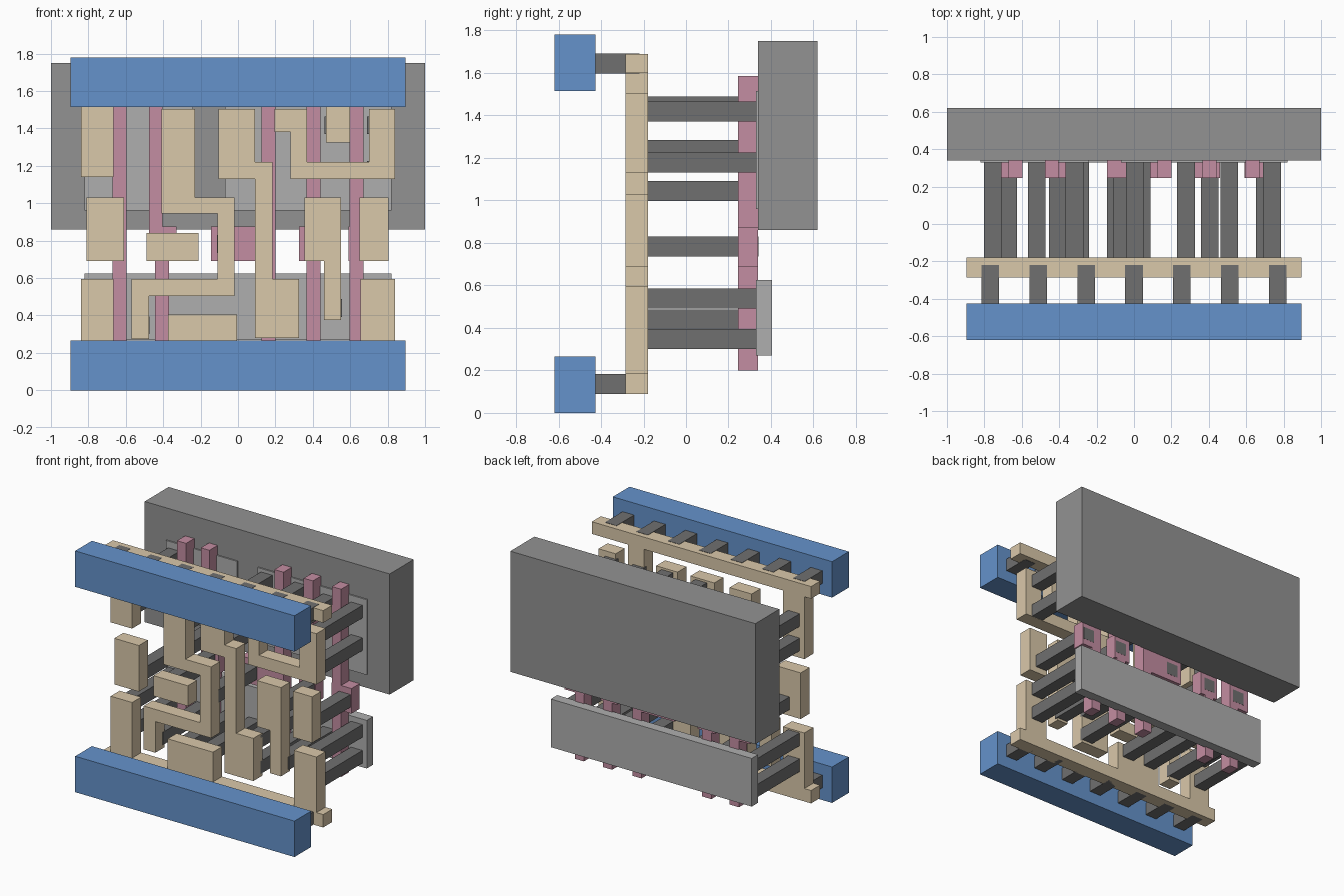
import bpy, bmesh

def material(name, rgb):
    m = bpy.data.materials.new(name)
    m.diffuse_color = (*rgb, 1)
    return m

BLUE = material("blue", (0.13, 0.29, 0.60))
TAN = material("tan", (0.70, 0.58, 0.40))
PINK = material("pink", (0.55, 0.27, 0.36))
DARK = material("dark_grey", (0.16, 0.16, 0.16))
MID = material("mid_grey", (0.29, 0.29, 0.29))
LIGHT = material("light_grey", (0.43, 0.43, 0.43))

def plate(name, pts, y0, y1, mat):
    """Extrude an x-z outline from y0 to y1."""
    bm = bmesh.new()
    f = bm.faces.new([bm.verts.new((x, y0, z)) for x, z in pts])
    ext = bmesh.ops.extrude_face_region(bm, geom=[f])
    bmesh.ops.translate(bm, vec=(0, y1 - y0, 0),
                        verts=[v for v in ext["geom"] if isinstance(v, bmesh.types.BMVert)])
    bmesh.ops.recalc_face_normals(bm, faces=bm.faces)
    me = bpy.data.meshes.new(name)
    bm.to_mesh(me)
    bm.free()
    me.materials.append(mat)
    ob = bpy.data.objects.new(name, me)
    bpy.context.collection.objects.link(ob)
    return ob

def box(name, x0, x1, z0, z1, y0, y1, mat):
    return plate(name, [(x0, z0), (x1, z0), (x1, z1), (x0, z1)], y0, y1, mat)

# Thick back block and the thin slabs set in front of it
box("back_block", -1, 1, 0.86, 1.75, 0.34, 0.62, MID)
box("upper_slab_left", -0.82, -0.24, 0.96, 1.515, 0.33, 0.405, LIGHT)
box("upper_slab_right", -0.07, 0.82, 0.96, 1.515, 0.33, 0.405, LIGHT)
box("lower_slab", -0.82, 0.82, 0.27, 0.625, 0.33, 0.405, LIGHT)

# Pink uprights: lower bar, wide pad, upper bar (left/right x of each)
for i, (l0, l1, p0, p1, u0, u1) in enumerate([
        (-0.67, -0.595, -0.76, -0.595, -0.67, -0.595),
        (-0.445, -0.37, -0.475, -0.33, -0.475, -0.405),
        (0.125, 0.2, -0.145, 0.2, 0.125, 0.2),
        (0.365, 0.44, 0.325, 0.46, 0.365, 0.44),
        (0.595, 0.67, 0.59, 0.755, 0.595, 0.67)]):
    plate(f"pink_upright_{i+1}",
          [(l0, 0.2), (l1, 0.2), (l1, 0.69), (p1, 0.69), (p1, 0.875), (u1, 0.875),
           (u1, 1.585), (u0, 1.585), (u0, 0.875), (p0, 0.875), (p0, 0.69), (l0, 0.69)],
          0.245, 0.34, PINK)

# Tan routing layer
Y0, Y1 = -0.285, -0.18
plate("tan_rail_bottom",
      [(-0.895, 0.09), (0.895, 0.09), (0.895, 0.185), (0.84, 0.185), (0.84, 0.595),
       (0.655, 0.595), (0.655, 0.185), (-0.005, 0.185), (-0.005, 0.405), (-0.375, 0.405),
       (-0.375, 0.185), (-0.665, 0.185), (-0.665, 0.595), (-0.84, 0.595), (-0.84, 0.185),
       (-0.895, 0.185)], Y0, Y1, TAN)
plate("tan_rail_top",
      [(-0.895, 1.69), (-0.895, 1.6), (-0.84, 1.6), (-0.84, 1.14), (-0.665, 1.14),
       (-0.665, 1.6), (0.47, 1.6), (0.47, 1.325), (0.6, 1.325), (0.6, 1.6),
       (0.895, 1.6), (0.895, 1.69)], Y0, Y1, TAN)
plate("tan_zigzag",
      [(-0.41, 1.505), (-0.41, 0.945), (-0.11, 0.945), (-0.11, 0.595), (-0.57, 0.595),
       (-0.57, 0.275), (-0.475, 0.275), (-0.475, 0.505), (-0.02, 0.505), (-0.02, 1.03),
       (-0.23, 1.03), (-0.23, 1.505)], Y0, Y1, TAN)
plate("tan_long_link",
      [(-0.105, 1.505), (-0.105, 1.13), (0.09, 1.13), (0.09, 0.28), (0.325, 0.28),
       (0.325, 0.595), (0.185, 0.595), (0.185, 1.22), (0.09, 1.22), (0.09, 1.505)], Y0, Y1, TAN)
plate("tan_u_link",
      [(0.195, 1.505), (0.195, 1.38), (0.28, 1.38), (0.28, 1.13), (0.84, 1.13),
       (0.84, 1.505), (0.7, 1.505), (0.7, 1.22), (0.37, 1.22), (0.37, 1.505)], Y0, Y1, TAN)
plate("tan_flag",
      [(0.355, 1.03), (0.355, 0.69), (0.46, 0.69), (0.46, 0.375), (0.55, 0.375),
       (0.55, 1.03)], Y0, Y1, TAN)
for name, x0, x1, z1 in [("left", -0.81, -0.61, 1.03), ("middle", -0.49, -0.21, 0.84),
                         ("right", 0.65, 0.805, 1.03)]:
    box(f"tan_pad_{name}", x0, x1, 0.69, z1, Y0, Y1, TAN)

# Dark posts joining the tan layer to slabs and pink pads
H = 0.047
posts = {
    0.327: [(-0.755, 1.418), (-0.755, 1.238), (-0.755, 0.538), (-0.755, 0.347),
            (-0.318, 1.238), (-0.318, 1.045), (-0.52, 0.347), (-0.288, 0.347),
            (-0.097, 0.347), (0.003, 1.443), (0.04, 1.178), (0.278, 0.538), (0.278, 0.347),
            (0.278, 1.443), (0.51, 1.418), (0.51, 0.44), (0.738, 1.418), (0.738, 1.178),
            (0.738, 0.538), (0.738, 0.347)],
    0.341: [(-0.672, 0.782), (-0.408, 0.782), (-0.065, 0.782), (0.405, 0.782), (0.7, 0.782)],
}
for y_end, spots in posts.items():
    for x, z in spots:
        box("post", x - H, x + H, z - H, z + H, -0.2, max(y_end, 0.335), DARK)

# Blue rails and the row of short pegs behind each
for name, z0, peg in [("bottom", 0, 0.137), ("top", 1.515, 1.645)]:
    box(f"blue_rail_{name}", -0.895, 0.895, z0, z0 + 0.265, -0.62, -0.425, BLUE)
    for i in range(-3, 4):
        x = i * 0.256
        box(f"peg_{name}", x - H, x + H, peg - H, peg + H, -0.43, -0.22, DARK)
